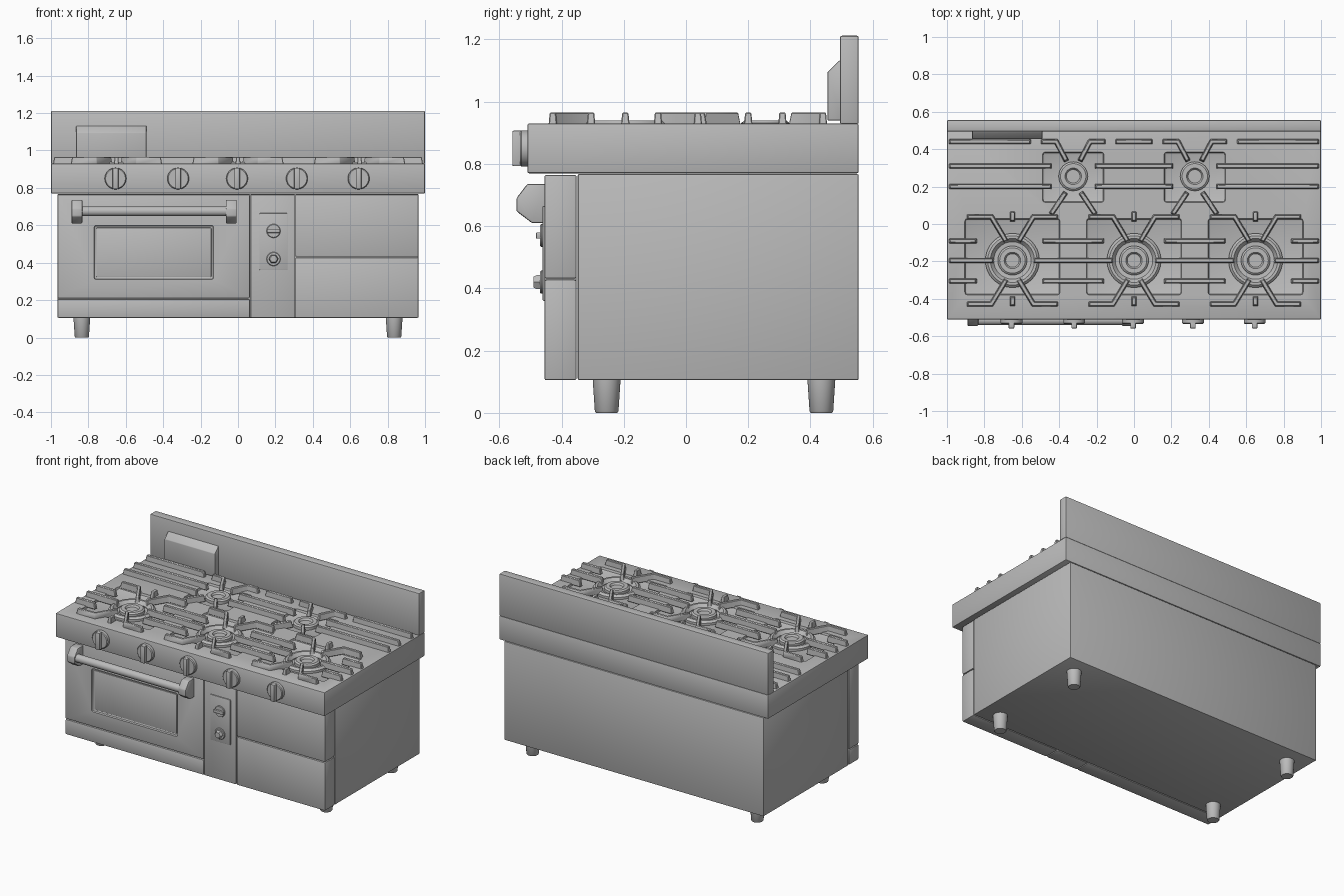
import bpy, bmesh, math
from mathutils import Vector, Matrix

if "Cube" in bpy.data.objects:
    bpy.data.objects.remove(bpy.data.objects["Cube"])

steel = bpy.data.materials.new("steel grey")
steel.diffuse_color = (0.5, 0.5, 0.5, 1)
steel.use_nodes = True
steel.node_tree.nodes["Principled BSDF"].inputs["Base Color"].default_value = steel.diffuse_color


def finish(bm, name, bevel=0.0, segments=2):
    """Turn a bmesh into a smooth-by-angle object, optionally rounding sharp edges."""
    bmesh.ops.recalc_face_normals(bm, faces=bm.faces)
    if bevel:
        edges = [e for e in bm.edges if e.calc_face_angle(0) > 0.6]
        bmesh.ops.bevel(bm, geom=edges, offset=bevel, segments=segments,
                        profile=0.5, affect='EDGES', clamp_overlap=True)
    me = bpy.data.meshes.new(name)
    bm.to_mesh(me)
    bm.free()
    me.materials.append(steel)
    ob = bpy.data.objects.new(name, me)
    bpy.context.collection.objects.link(ob)
    smooth(ob)
    return ob


def smooth(ob):
    bpy.ops.object.select_all(action='DESELECT')
    ob.select_set(True)
    bpy.context.view_layer.objects.active = ob
    bpy.ops.object.shade_smooth_by_angle(angle=math.radians(35))


def box(name, x, y, z, bevel=0.006):
    bm = bmesh.new()
    size = Matrix.Diagonal((x[1] - x[0], y[1] - y[0], z[1] - z[0], 1))
    mid = Matrix.Translation((sum(x) / 2, sum(y) / 2, sum(z) / 2))
    bmesh.ops.create_cube(bm, size=1, matrix=mid @ size)
    return finish(bm, name, bevel)


def prism(name, x, profile, bevel=0.006):
    """Extrude a (y, z) profile along x."""
    bm = bmesh.new()
    a, b = [[bm.verts.new((px, *p)) for p in profile] for px in x]
    bm.faces.new(a)
    bm.faces.new(b)
    for i in range(len(a)):
        j = (i + 1) % len(a)
        bm.faces.new((a[i], a[j], b[j], b[i]))
    return finish(bm, name, bevel)


def lathe(name, centre, profile, axis='Z', sides=32):
    """Spin an (r, height) profile; axis 'Y' makes height point to the front."""
    bm = bmesh.new()
    rings = []
    for r, h in profile:
        ring = []
        for i in range(sides):
            t = math.tau * i / sides
            u, v = r * math.cos(t), r * math.sin(t)
            ring.append(bm.verts.new(Vector(centre) + Vector(
                (u, v, h) if axis == 'Z' else ((u, h, v) if axis == 'X' else (u, -h, v)))))
        rings.append(ring)
    for a, b in zip(rings, rings[1:]):
        for i in range(sides):
            j = (i + 1) % sides
            bm.faces.new((a[i], a[j], b[j], b[i]))
    bm.faces.new(rings[0])
    bm.faces.new(rings[-1])
    return finish(bm, name)


def cut(ob, cutter):
    mod = ob.modifiers.new("cut", 'BOOLEAN')
    mod.operation = 'DIFFERENCE'
    mod.solver = 'EXACT'
    mod.object = cutter
    bpy.context.view_layer.objects.active = ob
    bpy.ops.object.modifier_apply(modifier=mod.name)
    bpy.data.objects.remove(cutter)
    smooth(ob)


# Cabinet, cooktop slab and backguard
box("cabinet", (-0.965, 0.965), (-0.348, 0.555), (0.105, 0.768))
cooktop = box("cooktop", (-1, 1), (-0.51, 0.555), (0.77, 0.93))
box("backguard", (-1, 1), (0.495, 0.555), (0.928, 1.212))
prism("flue_cover", (-0.865, -0.49),
      [(0.455, 0.94), (0.5, 0.94), (0.5, 1.132), (0.492, 1.132), (0.455, 1.095)], 0.003)

# Burner wells
FRONT = [(-0.65, -0.195), (0, -0.195), (0.65, -0.195)]
REAR = [(-0.325, 0.255), (0.325, 0.255)]
for x, y in FRONT:
    cut(cooktop, box("well_cutter", (x - 0.255, x + 0.255), (-0.38, 0.03), (0.912, 1.0), 0.016))
for x, y in REAR:
    cut(cooktop, box("well_cutter", (x - 0.165, x + 0.165), (0.115, 0.385), (0.912, 1.0), 0.016))

# Front panels
FY = (-0.455, -0.352)
door = box("oven_door", (-0.965, 0.063), FY, (0.21, 0.765))
box("door_kick_panel", (-0.965, 0.063), FY, (0.105, 0.206))
box("control_column", (0.067, 0.303), FY, (0.105, 0.765))
box("right_upper_panel", (0.307, 0.965), FY, (0.432, 0.765))
box("right_lower_panel", (0.307, 0.965), FY, (0.105, 0.428))
cut(door, box("window_cutter", (-0.77, -0.13), (-0.6, -0.441), (0.31, 0.6), 0.012))
box("oven_window", (-0.757, -0.143), (-0.446, -0.43), (0.323, 0.587), 0.004)

# Door handle
lathe("handle_bar", (0, -0.515, 0.675),
      [(0.026, -0.84), (0.026, -0.05)], axis='X', sides=24).data.transform(Matrix())
bar = bpy.data.objects["handle_bar"]
bar.data.transform(Matrix.Translation((0, 0.515, -0.675)))
bar.data.transform(Matrix.Rotation(math.pi / 2, 4, 'Z'))
bar.data.transform(Matrix.Translation((-0.89, -0.515, 0.675)))
for x in (-0.89, -0.065):
    prism("handle_bracket", (x, x + 0.058),
          [(-0.45, 0.61), (-0.495, 0.61), (-0.545, 0.648), (-0.545, 0.69),
           (-0.51, 0.736), (-0.45, 0.736)], 0.006)

# Burner knobs
for x in (-0.655, -0.32, -0.005, 0.315, 0.645):
    lathe("burner_knob", (x, -0.505, 0.85),
          [(0.058, 0), (0.058, 0.024), (0.053, 0.029)], axis='Y')
    box("knob_grip", (x - 0.015, x + 0.015), (-0.558, -0.52), (0.793, 0.907), 0.004)

# Oven control plate and dials
box("control_plate", (0.115, 0.265), (-0.461, -0.45), (0.36, 0.665), 0.004)
for z in (0.57, 0.42):
    lathe("oven_dial", (0.19, -0.455, z), [(0.037, 0), (0.037, 0.01), (0.034, 0.014)], axis='Y')
box("dial_grip", (0.155, 0.225), (-0.482, -0.46), (0.56, 0.58), 0.003)
lathe("dial_stud", (0.19, -0.46, 0.42), [(0.026, 0), (0.026, 0.02), (0.02, 0.03)], axis='Y', sides=6)

# Feet
for x in (-0.835, 0.835):
    for y in (-0.255, 0.435):
        lathe("foot", (x, y, 0), [(0.034, 0), (0.038, 0.005), (0.045, 0.11)])

# Burners: bowl ring and cap
for x, y in FRONT:
    lathe("burner_ring", (x, y, 0.905),
          [(0.145, 0), (0.145, 0.022), (0.132, 0.034), (0.118, 0.034), (0.1, 0.012), (0.1, 0)])
for x, y in FRONT + REAR:
    lathe("burner_cap", (x, y, 0.905),
          [(0.078, 0), (0.078, 0.026), (0.068, 0.034), (0.044, 0.034), (0.036, 0.022)])


# Grates
def grate_bar(*path):
    """Tapered bar following a flat path of (x, y) points."""
    pts = [Vector(p) for p in path]
    bm = bmesh.new()
    rings = []
    for i, p in enumerate(pts):
        d0 = (p - pts[i - 1]).normalized() if i else (pts[1] - p).normalized()
        d1 = (pts[i + 1] - p).normalized() if i < len(pts) - 1 else d0
        d = (d0 + d1).normalized()
        n = Vector((-d.y, d.x)) / max(d.dot(d0), 0.5)
        end = (i == 0) - (i == len(pts) - 1)
        ring = []
        for w, z, pull in ((-0.014, 0.922, 0), (-0.01, 0.965, 0.008), (0.01, 0.965, 0.008), (0.014, 0.922, 0)):
            q = p + n * w + d * pull * end
            ring.append(bm.verts.new((q.x, q.y, z)))
        rings.append(ring)
    for a, b in zip(rings, rings[1:]):
        for i in range(4):
            j = (i + 1) % 4
            bm.faces.new((a[i], a[j], b[j], b[i]))
    bm.faces.new(rings[0])
    bm.faces.new(rings[-1])
    finish(bm, "grate_bar", 0.003, 1)


for s in (-1, 1):
    # straight bars, mirrored left and right
    for y, a, b in ((0.44, 0.55, 0.99), (0.31, 0.44, 0.99), (0.2, 0.44, 0.99),
                    (-0.09, 0.84, 0.99), (-0.195, 0.75, 0.99), (-0.305, 0.84, 0.99),
                    (-0.09, 0.16, 0.49), (-0.195, 0.11, 0.54), (-0.305, 0.16, 0.49)):
        grate_bar((s * a, y), (s * b, y))
    # bent arms around each burner
    for x, y in FRONT:
        for v in (-1, 1):
            grate_bar((x + s * 0.245, y + v * 0.233), (x + s * 0.112, y + v * 0.233),
                      (x + s * 0.032, y + v * 0.1))
    for x, y in REAR:
        grate_bar((x + s * 0.175, 0.44), (x + s * 0.09, 0.44), (x + s * 0.035, 0.335))
        grate_bar((x + s * 0.12, 0.05), (x + s * 0.04, 0.17))
for y, a in ((0.44, 0.1), (0.31, 0.21), (0.2, 0.21)):
    grate_bar((-a, y), (a, y))
for x, y in FRONT:
    for v in (0.235, -0.218):
        grate_bar((x, y + v - 0.028), (x, y + v + 0.028))
